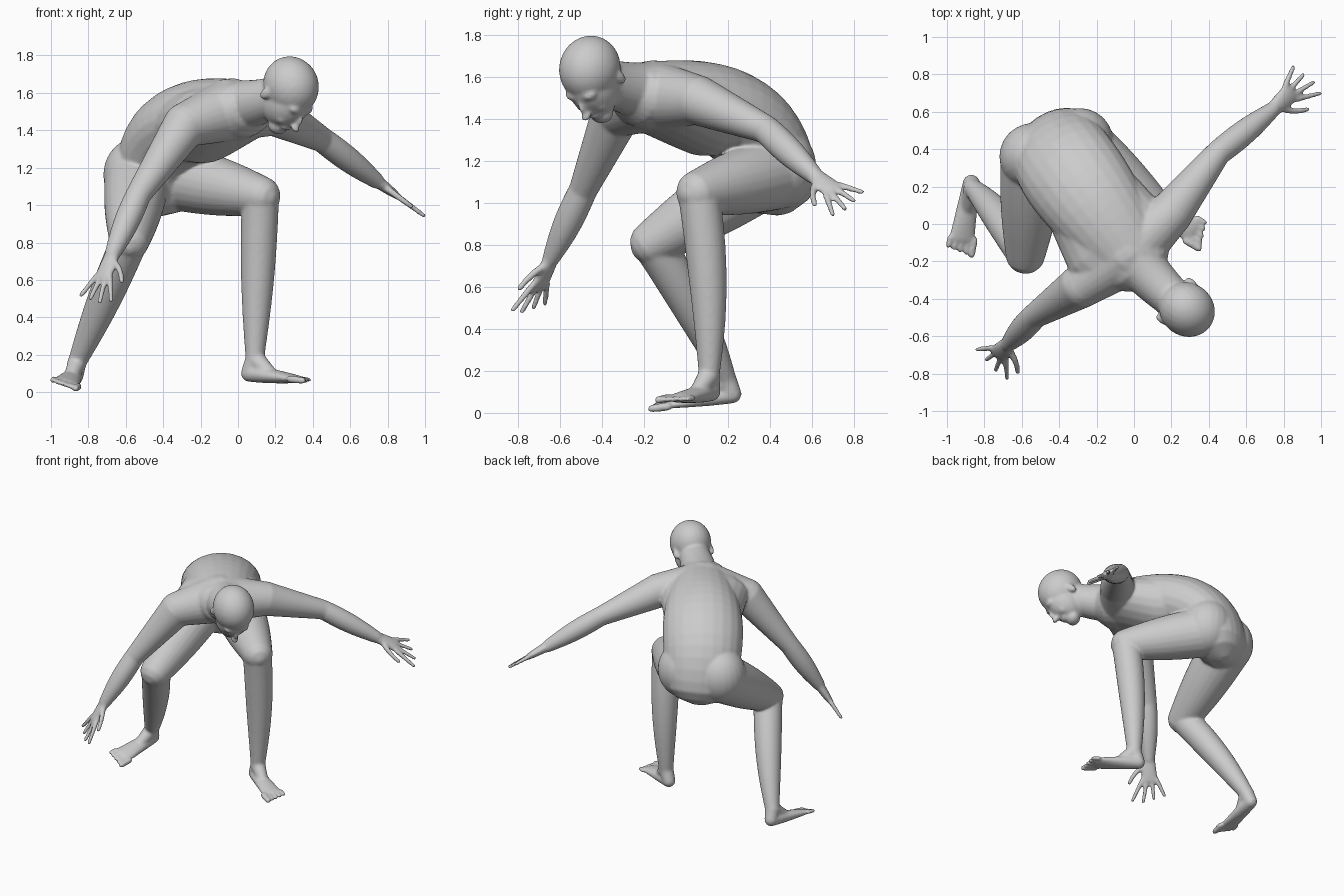
import bpy, bmesh, math
from mathutils import Vector, Matrix

if "Cube" in bpy.data.objects:
    bpy.data.objects.remove(bpy.data.objects["Cube"])

SIDES = 24
STEPS = 14
HEAD = .15
bm = bmesh.new()


def bezier(points, t):
    while len(points) > 1:
        points = [a.lerp(b, t) for a, b in zip(points, points[1:])]
    return points[0]


def mix(pair, t):
    return pair[0] + (pair[1] - pair[0]) * t


def tube(controls, width, bulge=0, flat=(1, 1), side=None):
    """Round-ended tube along a curve; its width lies along side, its depth is width times flat."""
    controls = [Vector(c) for c in controls]
    side = side or (controls[-1] - controls[0]).orthogonal()
    rings = []

    def ring(t, angle):
        center = bezier(controls, t)
        before = bezier(controls, max(t - .05, 0))
        after = bezier(controls, min(t + .05, 1))
        along = (after - before).normalized()
        across = (side - along * side.dot(along)).normalized()
        over = along.cross(across)
        wide = mix(width, t) + bulge * math.sin(math.pi * t)
        deep = wide * mix(flat, t)
        center = center + along * math.sin(angle) * min(wide, deep)
        shrink = math.cos(angle)
        rings.append([])
        for k in range(SIDES):
            turn = math.tau * k / SIDES
            offset = across * math.cos(turn) * wide + over * math.sin(turn) * deep
            rings[-1].append(bm.verts.new(center + offset * shrink))

    tilts = [math.radians(d) for d in (80, 50, 25)]
    for tilt in tilts:
        ring(0, -tilt)
    for step in range(STEPS + 1):
        ring(step / STEPS, 0)
    for tilt in reversed(tilts):
        ring(1, tilt)
    for low, high in zip(rings, rings[1:]):
        for k in range(SIDES):
            n = (k + 1) % SIDES
            bm.faces.new((low[k], low[n], high[n], high[k]))
    bm.faces.new(rings[0][::-1])
    bm.faces.new(rings[-1])


def ball(center, radii, frame=Matrix.Identity(3)):
    matrix = Matrix.Translation(center) @ frame.to_4x4() @ Matrix.Diagonal(radii).to_4x4()
    bmesh.ops.create_uvsphere(bm, u_segments=SIDES, v_segments=SIDES, radius=1, matrix=matrix)


def arm(shoulder, elbow, wrist, ahead, wide):
    """Shoulder to fingertips; ahead is where the hand points, wide is where its thumb lies."""
    wrist, ahead, wide = Vector(wrist), Vector(ahead).normalized(), Vector(wide).normalized()
    tube([chest, shoulder], (.17, .12))
    tube([shoulder, elbow], (.12, .068))
    tube([elbow, wrist], (.068, .043), bulge=.012)
    # Palm
    knuckles = wrist + ahead * .15
    tube([wrist, knuckles], (.042, .06), flat=(.8, .35), side=wide)
    # Four fanned fingers and a thumb
    for k in (-1.5, -.5, .5, 1.5):
        base = knuckles + wide * k * .034
        reach = .145 - abs(k - .5) * .015
        tube([base, base + ahead * reach + wide * (k * .04 + .01)], (.017, .013))
    thumb = wrist + ahead * .05 + wide * .03
    tube([thumb, thumb + wide * .07 + ahead * .03, thumb + (ahead + wide) * .11], (.02, .014))


def leg(hip, knee, ankle, heel, sole, outward):
    """Buttock to toes; sole is the ball of the foot, outward points to its little toe."""
    hip, knee, ankle, heel, sole = [Vector(p) for p in (hip, knee, ankle, heel, sole)]
    outward = Vector(outward).normalized()
    ahead = (sole - heel).normalized()
    ball(hip + Vector((0, .02, .03)), (.18, .18, .2))
    tube([hip, knee], (.175, .108), bulge=.012)
    calf = knee.lerp(ankle, .5) + Vector((0, .04, 0))
    tube([knee, calf, ankle], (.1, .05), bulge=.014)
    # Foot with instep, then the toes from the big one outward
    tube([heel, sole], (.045, .072), flat=(1, .3), side=outward)
    tube([ankle, heel.lerp(sole, .5)], (.052, .036))
    tube([ankle, heel], (.05, .045))
    for k in range(5):
        base = sole + outward * (k - 2) * .034
        tube([base, base + ahead * (.08 - .009 * k)], (.016, .014) if k else (.021, .019))


# Torso bent forward at the waist, with a broad ribcage
across = Vector((.82, .57, 0))
chest = Vector((-.04, -.16, 1.51))
tube([(-.42, .42, 1.12), (-.4, .34, 1.44), (-.2, .1, 1.49), (0, -.19, 1.51)],
     (.25, .2), bulge=.05, flat=(.73, .8), side=across)
tube([(-.21, .1, 1.43), (-.08, -.1, 1.48)], (.27, .31), flat=(.78, .55), side=across)

# Right and left arms
arm((-.28, -.33, 1.43), (-.53, -.49, 1.06), (-.67, -.64, .74), (-.36, -.38, -.88), (1, -.9, -.1))
arm((.19, .05, 1.49), (.45, .38, 1.35), (.74, .61, 1.13), (.62, .58, -.45), (.8, -.9, -.6))

# Right and left legs
leg((-.54, .34, 1.13), (-.58, -.16, .81), (-.86, .19, .16),
    (-.87, .22, .09), (-.92, -.08, .05), (-1, .1, .3))
leg((-.29, .42, 1.14), (.12, .06, 1.05), (.09, .11, .18),
    (.06, .12, .1), (.31, -.03, .07), (.45, .87, 0))

# Neck and head; the head has its own left, face and crown directions
skull = Vector((.28, -.455, 1.645))
tube([(0, -.18, 1.53), (.09, -.29, 1.54), (.2, -.39, 1.58)], (.14, .108), side=across)
left = Vector((.63, .78, 0)).normalized()
face = Vector((.45, -.36, -.82)).normalized()
frame = Matrix((left, face, face.cross(left))).transposed()


def feature(place, radii):
    ball(skull + frame @ Vector(place) * HEAD, [r * HEAD for r in radii], frame)


feature((0, .05, 0), (.95, 1.07, 1))       # cranium
feature((0, .45, -.5), (.78, .82, .98))    # face
feature((0, .85, -1.3), (.4, .35, .32))    # chin
feature((0, 1.25, -.5), (.1, .2, .3))      # nose bridge
feature((0, 1.38, -.7), (.17, .2, .13))    # nose tip
feature((0, 1.08, -1), (.3, .2, .15))      # mouth
for s in (-1, 1):
    feature((s * .3, .95, -.1), (.3, .25, .18))   # brow
    feature((s * .35, .9, -.75), (.25, .25, .25)) # cheek
    feature((s * .85, 0, -.55), (.12, .18, .28))  # ear

# One seamless body
bmesh.ops.recalc_face_normals(bm, faces=bm.faces)
mesh = bpy.data.meshes.new("body")
bm.to_mesh(mesh)
bm.free()
body = bpy.data.objects.new("body", mesh)
bpy.context.collection.objects.link(body)

remesh = body.modifiers.new("blend", "REMESH")
remesh.mode = "VOXEL"
remesh.voxel_size = .0085
remesh.use_smooth_shade = True
soften = body.modifiers.new("soften", "SMOOTH")
soften.factor = .5
soften.iterations = 10

# Skin
skin = bpy.data.materials.new("light grey")
skin.use_nodes = True
grey = (.6, .6, .6, 1)
skin.diffuse_color = grey
skin.node_tree.nodes["Principled BSDF"].inputs["Base Color"].default_value = grey
mesh.materials.append(skin)
